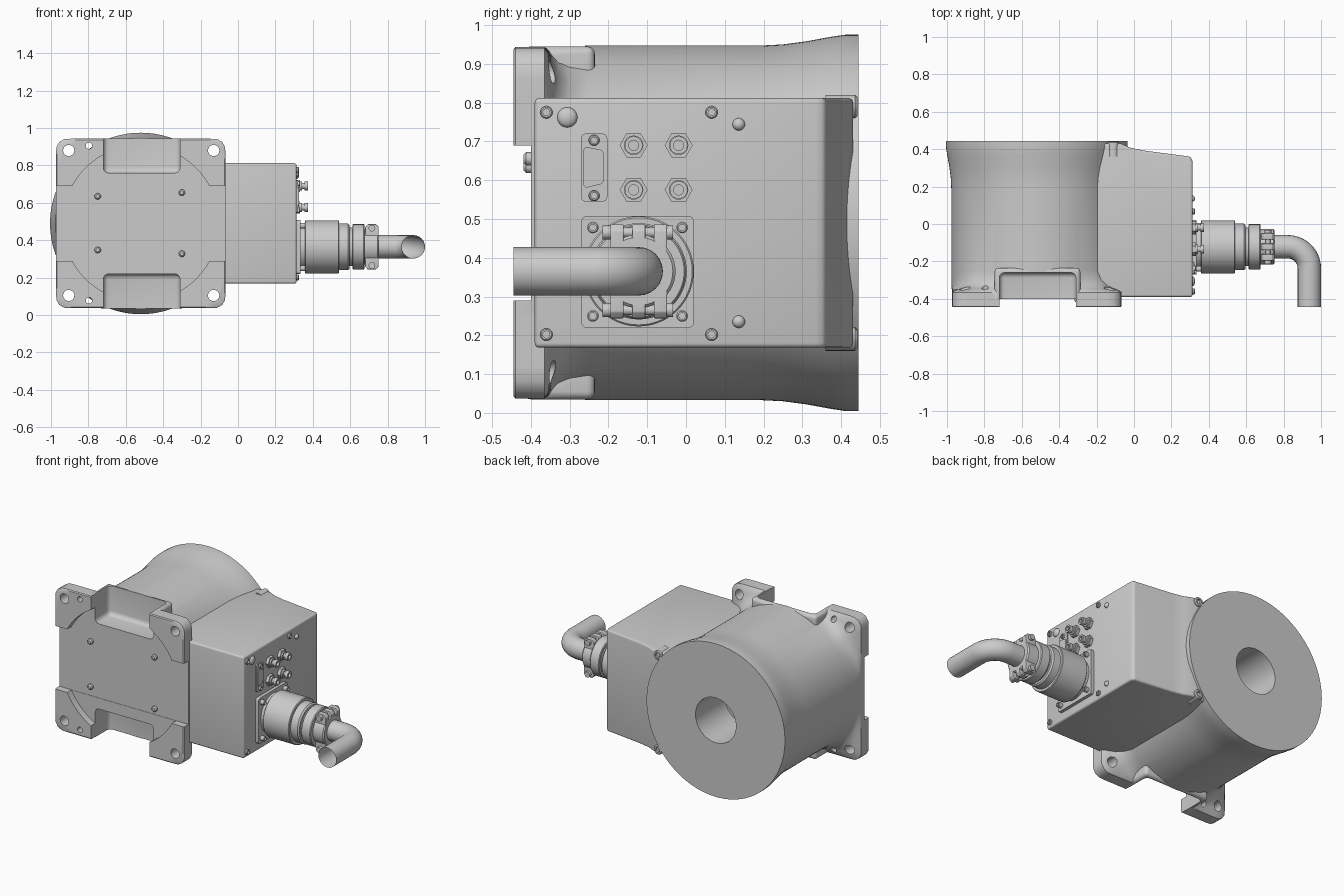
import bpy, bmesh
from math import sin, cos, pi, sqrt, radians

if "Cube" in bpy.data.objects:
    bpy.data.objects.remove(bpy.data.objects["Cube"])

CX, CZ = -0.52, 0.49          # motor axis
PY, PZ = -0.122, 0.365        # power connector axis


def finish(name, bm, angle=32):
    bmesh.ops.recalc_face_normals(bm, faces=bm.faces)
    me = bpy.data.meshes.new(name)
    bm.to_mesh(me)
    bm.free()
    ob = bpy.data.objects.new(name, me)
    bpy.context.collection.objects.link(ob)
    smooth(ob, angle)
    return ob


def smooth(ob, angle=32):
    bpy.ops.object.select_all(action='DESELECT')
    ob.select_set(True)
    bpy.context.view_layer.objects.active = ob
    bpy.ops.object.shade_smooth_by_angle(angle=radians(angle))


def place(axis, u, v, t):
    return {'x': (t, u, v), 'y': (u, t, v), 'z': (u, v, t)}[axis]


def loft(name, rings, bevel=0):
    """Skin a list of equal-length rings and cap both ends."""
    bm = bmesh.new()
    vs = [[bm.verts.new(p) for p in r] for r in rings]
    n = len(vs[0])
    for a, b in zip(vs, vs[1:]):
        for i in range(n):
            j = (i + 1) % n
            bm.faces.new((a[i], a[j], b[j], b[i]))
    bm.faces.new(vs[0])
    bm.faces.new(vs[-1])
    bmesh.ops.recalc_face_normals(bm, faces=bm.faces)
    if bevel:
        es = [e for e in bm.edges if e.calc_face_angle(0) > 0.5]
        bmesh.ops.bevel(bm, geom=es, offset=bevel, segments=4, profile=0.5, affect='EDGES')
    return finish(name, bm)


def prism(name, axis, pts, a, b, bevel=0):
    return loft(name, [[place(axis, u, v, t) for u, v in pts] for t in (a, b)], bevel)


def lathe(name, axis, u, v, prof, n=32):
    """prof: (position along axis, radius) pairs."""
    return loft(name, [[place(axis, u + r * cos(2 * pi * i / n), v + r * sin(2 * pi * i / n), t)
                        for i in range(n)] for t, r in prof])


def rect(u0, u1, v0, v1, r=0, n=6):
    if not r:
        return [(u0, v0), (u1, v0), (u1, v1), (u0, v1)]
    out = []
    for k, (cu, cv) in enumerate([(u1 - r, v1 - r), (u0 + r, v1 - r), (u0 + r, v0 + r), (u1 - r, v0 + r)]):
        out += [(cu + r * cos((k + i / n) * pi / 2), cv + r * sin((k + i / n) * pi / 2)) for i in range(n + 1)]
    return out


def boolean(ob, other, op='DIFFERENCE'):
    other.hide_render = True
    m = ob.modifiers.new('bool', 'BOOLEAN')
    m.operation, m.solver, m.object = op, 'EXACT', other
    bpy.context.view_layer.objects.active = ob
    bpy.ops.object.modifier_apply(modifier=m.name)
    bpy.data.objects.remove(other)


# Motor housing: square flange blending into a round, flared barrel
def square_radius(a, h=0.453, rc=0.06):
    c, s = abs(cos(a)), abs(sin(a))
    k = h - rc
    r = h / max(c, s)
    if min(c, s) * r > k:
        b = k * (c + s)
        r = b + sqrt(max(b * b - 2 * k * k + rc * rc, 0))
    return r


N = 128
sections = [(-0.445, 0.445, 1), (-0.44, 0.457, 1), (-0.365, 0.457, 1), (-0.355, 0.457, 0.85),
            (-0.345, 0.457, 0.55), (-0.33, 0.457, 0.28), (-0.30, 0.457, 0.1), (-0.25, 0.457, 0),
            (0.19, 0.457, 0), (0.25, 0.460, 0), (0.31, 0.468, 0), (0.37, 0.479, 0),
            (0.41, 0.485, 0), (0.445, 0.485, 0)]
rings = []
for y, r, sq in sections:
    ring = []
    for i in range(N):
        a = 2 * pi * i / N
        rr = sq * square_radius(a, 0.447 if y < -0.442 else 0.453) + (1 - sq) * r
        ring.append((CX + rr * cos(a), y, CZ + rr * sin(a)))
    rings.append(ring)
body = loft('motor_housing', rings)

# Rims round the top and bottom pockets, then the pockets themselves
for s in (1, -1):
    z0, z1 = sorted((CZ + s * 0.2, CZ + s * 0.455))
    boolean(body, prism('rim', 'y', rect(-0.745, -0.287, z0, z1), -0.42, -0.235, 0.02), 'UNION')
for s in (1, -1):
    z0, z1 = sorted((CZ + s * 0.27, CZ + s * 0.6))
    boolean(body, prism('pocket', 'y', rect(-0.72, -0.31, z0, z1), -0.55, -0.26, 0.028))
# Recessed round face, side gaps between the feet, and the shaft bore
boolean(body, lathe('face_cut', 'y', CX, CZ, [(-0.5, 0.418), (-0.402, 0.418)], 96))
boolean(body, prism('side_cut', 'y', rect(-1.1, 0.1, 0.29, 0.69), -0.5, -0.4))
boolean(body, lathe('bore', 'y', CX, CZ, [(0.15, 0.142), (0.5, 0.142)], 64))
# Mounting holes
holes = [(x, z, 0.03) for x in (-0.905, -0.13) for z in (0.105, 0.88)]
holes += [(-0.797, 0.905, 0.017), (-0.797, 0.078, 0.017)]
for x, z, r in holes:
    boolean(body, lathe('hole', 'y', x, z, [(-0.5, r), (-0.25, r)], 24))
smooth(body)

# Face screws
for x, z in [(-0.75, 0.635), (-0.30, 0.655), (-0.75, 0.348), (-0.30, 0.328)]:
    lathe('face_screw', 'y', x, z, [(-0.39, 0.017), (-0.412, 0.017), (-0.419, 0.01)], 20)

# Terminal box on the right, with a sloping back
outline = [(-0.27, -0.39), (0.313, -0.39), (0.313, 0.335), (0.303, 0.36), (0.05, 0.393),
           (-0.02, 0.408), (-0.07, 0.43), (-0.27, 0.432)]
prism('terminal_box', 'z', outline, 0.168, 0.812, 0.012)
for z in (0.19, 0.79):
    lathe('rear_boss', 'y', -0.11, z, [(0.36, 0.03), (0.436, 0.03), (0.442, 0.024),
                                       (0.442, 0.015), (0.425, 0.015)], 24)


# Fasteners on the side of the box
def socket_screw(name, y, z, x=0.30, top=0.325, r=0.016):
    lathe(name, 'x', y, z, [(x, r), (top - 0.003, r), (top, r - 0.003),
                            (top, r * 0.55), (top - 0.01, r * 0.55)], 20)


def dome(name, y, z, r, h):
    lathe(name, 'x', y, z, [(0.30, r), (0.313, r)] +
          [(0.313 + h * sin(a), r * cos(a)) for a in (0.4, 0.8, 1.2, 1.5)], 24)


for z in (0.202, 0.775):
    for y in (-0.36, 0.066):
        socket_screw('box_screw', y, z)
for z in (0.235, 0.744):
    dome('box_stud', 0.136, z, 0.016, 0.014)
dome('vent_plug', -0.306, 0.762, 0.026, 0.014)

# Four coaxial sockets with hex nuts
for y in (-0.135, -0.019):
    for z in (0.575, 0.69):
        lathe('signal_nut', 'x', y, z, [(0.30, 0.036), (0.332, 0.036)], 6)
        lathe('signal_socket', 'x', y, z, [(0.31, 0.025), (0.342, 0.025), (0.342, 0.016), (0.355, 0.016),
                                           (0.355, 0.023), (0.375, 0.023), (0.375, 0.013), (0.345, 0.013)], 24)

# Small data port
prism('port_plate', 'x', rect(-0.271, -0.203, 0.545, 0.72, 0.012), 0.30, 0.32)
prism('port_socket', 'x', [(-0.265, 0.588), (-0.258, 0.580), (-0.218, 0.59), (-0.211, 0.60),
                           (-0.211, 0.668), (-0.218, 0.678), (-0.258, 0.686), (-0.265, 0.678)], 0.30, 0.325)
for z in (0.56, 0.703):
    socket_screw('port_screw', -0.237, z, top=0.332, r=0.014)

# Power connector: plate, screws and stepped barrel
prism('connector_plate', 'x', rect(-0.27, 0.021, 0.219, 0.508, 0.016), 0.30, 0.333)
for y in (-0.24, -0.01):
    for z in (0.25, 0.478):
        socket_screw('plate_screw', y, z, 0.32, 0.36, 0.015)
lathe('connector_barrel', 'x', PY, PZ,
      [(0.32, 0.125), (0.358, 0.125), (0.358, 0.138), (0.362, 0.142), (0.537, 0.142), (0.541, 0.138),
       (0.541, 0.124), (0.588, 0.124), (0.597, 0.116), (0.597, 0.103), (0.612, 0.103), (0.612, 0.117),
       (0.616, 0.121), (0.672, 0.121), (0.677, 0.117), (0.677, 0.085), (0.69, 0.085)], 64)

# Cable clamp: ring, ears and cross bolts
lathe('clamp_ring', 'x', PY, PZ, [(0.672, 0.095), (0.745, 0.095), (0.752, 0.088), (0.752, 0.055)], 48)
for s in (1, -1):
    ear = [(0.68, PZ), (0.752, PZ), (0.752, PZ + s * 0.105), (0.738, PZ + s * 0.121),
           (0.694, PZ + s * 0.121), (0.68, PZ + s * 0.105)]
    for y in (-0.178, -0.122, -0.066):
        prism('clamp_ear', 'y', ear, y - 0.017, y + 0.017, 0.003)
    z = PZ + s * 0.1
    lathe('clamp_bolt', 'y', 0.716, z, [(-0.215, 0.013), (-0.033, 0.013)], 20)
    for y in (-0.205, -0.043):
        lathe('clamp_bolt_head', 'y', 0.716, z, [(y - 0.01, 0.018), (y + 0.01, 0.018)], 20)

# Bent open cable tube
R, X = 0.115, 0.9375
path = [(0.69, PY)] + [(X - R + R * sin(a), PY - R + R * cos(a))
                       for a in [i * pi / 32 for i in range(17)]] + [(X, -0.445)]
cu = bpy.data.curves.new('cable_tube', 'CURVE')
cu.dimensions, cu.bevel_depth, cu.bevel_resolution = '3D', 0.0625, 10
sp = cu.splines.new('POLY')
sp.points.add(len(path) - 1)
for p, (x, y) in zip(sp.points, path):
    p.co = (x, y, PZ, 1)
tube = bpy.data.objects.new('cable_tube', cu)
bpy.context.collection.objects.link(tube)
bpy.ops.object.select_all(action='DESELECT')
tube.select_set(True)
bpy.context.view_layer.objects.active = tube
bpy.ops.object.convert(target='MESH')
smooth(bpy.context.view_layer.objects.active)
